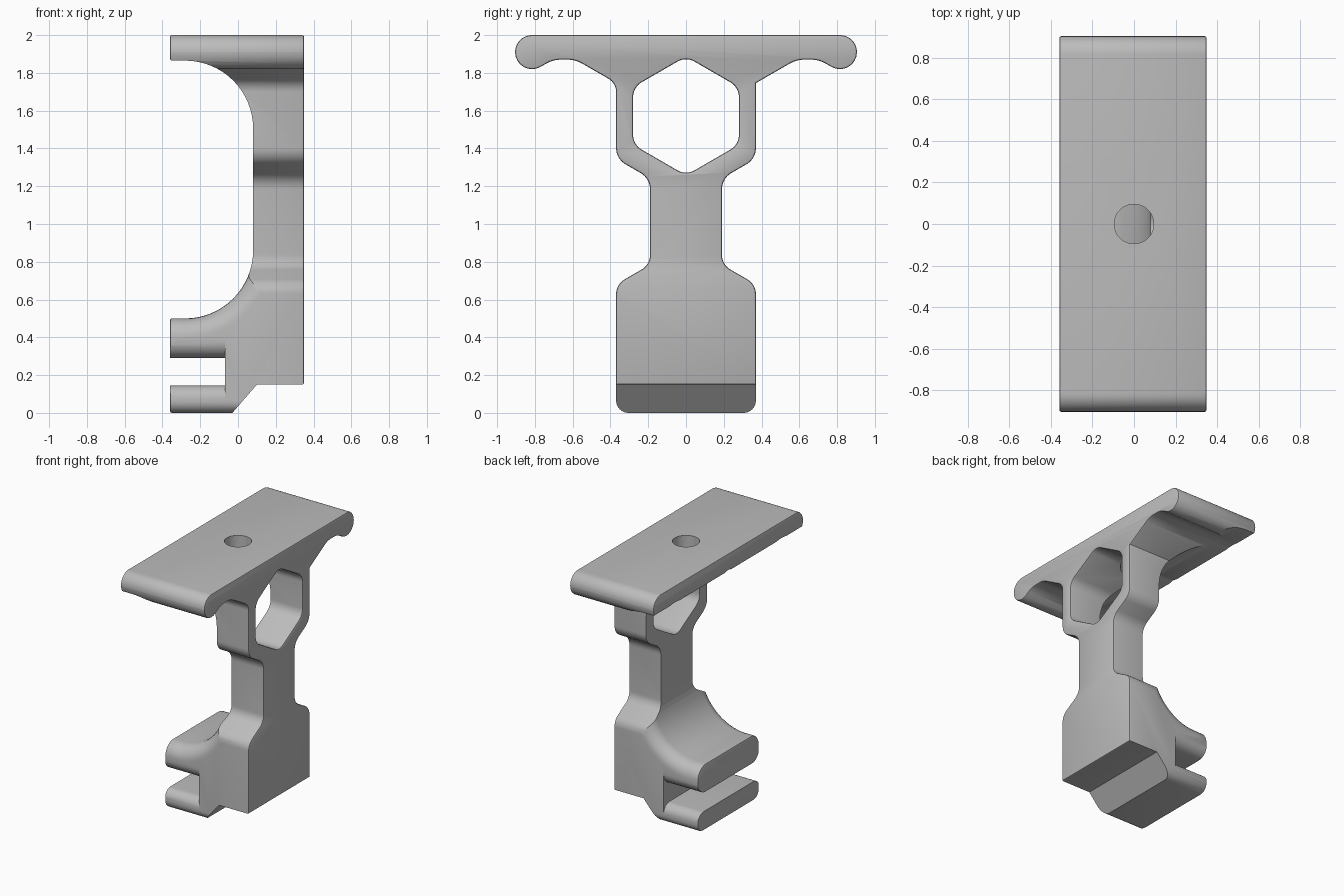
import bpy, bmesh, math
from mathutils import Vector

if "Cube" in bpy.data.objects:
    bpy.data.objects.remove(bpy.data.objects["Cube"], do_unlink=True)

grey = bpy.data.materials.new("plain_grey")
grey.use_nodes = True
grey.diffuse_color = (0.5, 0.5, 0.5, 1)
grey.node_tree.nodes["Principled BSDF"].inputs["Base Color"].default_value = (0.5, 0.5, 0.5, 1)


def rounded(corners, steps=8):
    """Turn (u, v, radius) corners into a filleted outline."""
    out = []
    for i, (u, v, r) in enumerate(corners):
        p = Vector((u, v))
        if r == 0:
            out.append(p)
            continue
        a = (Vector(corners[i - 1][:2]) - p).normalized()
        b = (Vector(corners[(i + 1) % len(corners)][:2]) - p).normalized()
        half = a.angle(b) / 2
        centre = p + (a + b).normalized() * (r / math.sin(half))
        start = p + a * (r / math.tan(half)) - centre
        end = p + b * (r / math.tan(half)) - centre
        sweep = start.angle_signed(end)
        for k in range(steps + 1):
            t = -sweep * k / steps
            c, s = math.cos(t), math.sin(t)
            out.append(centre + Vector((start.x * c - start.y * s, start.x * s + start.y * c)))
    return out


def prism(name, outline, axis, lo, hi, round_edges=None, radius=0.1):
    """Extrude an outline along x (outline is y, z) or y (outline is x, z)."""
    bm = bmesh.new()
    place = (lambda p, d: (d, p.x, p.y)) if axis == "x" else (lambda p, d: (p.x, d, p.y))
    face = bm.faces.new([bm.verts.new(place(p, lo)) for p in outline])
    grown = bmesh.ops.extrude_face_region(bm, geom=[face])["geom"]
    shift = place(Vector((0, 0)), hi - lo)
    bmesh.ops.translate(bm, vec=shift, verts=[g for g in grown if isinstance(g, bmesh.types.BMVert)])
    bmesh.ops.recalc_face_normals(bm, faces=bm.faces)
    if round_edges:
        chosen = [e for e in bm.edges if round_edges(*[v.co for v in e.verts])]
        bmesh.ops.bevel(bm, geom=chosen, offset=radius, segments=7, profile=0.5, affect="EDGES")
    bmesh.ops.remove_doubles(bm, verts=bm.verts, dist=0.0002)
    mesh = bpy.data.meshes.new(name)
    bm.to_mesh(mesh)
    bm.free()
    obj = bpy.data.objects.new(name, mesh)
    bpy.context.collection.objects.link(obj)
    mesh.materials.append(grey)
    return obj


def apply_modifier(obj, kind, **settings):
    mod = obj.modifiers.new(kind.lower(), kind)
    for key, value in settings.items():
        setattr(mod, key, value)
    bpy.ops.object.select_all(action="DESELECT")
    bpy.context.view_layer.objects.active = obj
    obj.select_set(True)
    bpy.ops.object.modifier_apply(modifier=mod.name)


def combine(obj, other, how):
    apply_modifier(obj, "BOOLEAN", object=other, operation=how, solver="EXACT")
    bpy.data.objects.remove(other, do_unlink=True)


# Side outline: winged top, collar around the opening, neck and wide base
def flank(armpit):
    return [(0.905, 2, 0.089), (0.905, 1.754, 0.09), (0.704, 1.87, 0.15), (0.585, 1.87, 0.15),
            (0.37, 1.746, armpit), (0.37, 1.345, 0.1), (0.19, 1.241, 0.1),
            (0.19, 0.785, 0.09), (0.37, 0.681, 0.09), (0.37, 0, 0.065)]


mirrored = [(-y, z, r) for y, z, r in reversed(flank(0.08))]
bracket = prism("bracket", rounded(flank(0) + mirrored), "x", -0.36, 0.35)

# Front outline: deep C-shaped recess between the top plate and the base
front = [(-0.36, 0, 0), (-0.03, 0, 0), (0.1, 0.15, 0), (0.35, 0.15, 0), (0.35, 2, 0), (-0.36, 2, 0),
         (-0.36, 1.865, 0), (0.08, 1.865, 0.36), (0.08, 0.5, 0.36), (-0.36, 0.5, 0)]
waist = 1.0
low = [(0.5, -0.1, 0), (0.5, 0.15, 0), (0.1, 0.15, 0), (-0.0301, -0.0001, 0), (-0.0301, -0.1, 0)]
recess = [(-0.6, 1.865, 0), (0.08, 1.865, 0.36), (0.08, 0.5, 0.36), (-0.6, 0.5, 0)]
del front, waist

# Base gets a broad rounded rim along the curved shoulder
base = prism("base_envelope", rounded([(-0.5, -0.2, 0), (0.5, -0.2, 0), (0.5, 1.2, 0), (0.08, 1.2, 0),
                                       (0.08, 0.5, 0.36), (-0.5, 0.5, 0)], 16), "y", -0.37, 0.37,
             lambda a, b: abs(a.y - b.y) < 0.01 and max(a.x, b.x) < 0.09
             and min(a.z, b.z) > 0.4 and not (a.z > 1.19 and b.z > 1.19))
upper = prism("upper_envelope", rounded([(0.5, 1.1, 0), (0.5, 2.2, 0), (-0.5, 2.2, 0), (-0.5, 1.865, 0),
                                         (0.08, 1.865, 0.36), (0.08, 1.1, 0)], 16), "y", -1.2, 1.2)
combine(base, upper, "UNION")
combine(bracket, base, "INTERSECT")

# Undercut with a slanted face below the base
combine(bracket, prism("undercut", rounded(low), "y", -1, 1), "DIFFERENCE")

# Hexagonal opening
hexagon = [(0, 1.886, 0.09), (0.28, 1.724, 0.09), (0.28, 1.42, 0.09),
           (0, 1.258, 0.09), (-0.28, 1.42, 0.09), (-0.28, 1.724, 0.09)]
combine(bracket, prism("opening", rounded(hexagon), "x", -1, 1), "DIFFERENCE")

# Narrow rim chamfers on the two end faces and the recess
bm = bmesh.new()
bm.from_mesh(bracket.data)
bmesh.ops.remove_doubles(bm, verts=bm.verts, dist=0.0005)
bmesh.ops.dissolve_limit(bm, angle_limit=0.01, verts=bm.verts, edges=bm.edges)
rim = [e for e in bm.edges if len(e.link_faces) == 2 and e.calc_face_angle() > 0.6
       and (all(v.co.x > 0.349 for v in e.verts) or all(v.co.x < -0.359 for v in e.verts))]
bmesh.ops.bevel(bm, geom=rim, offset=0.013, segments=2, profile=0.5, affect="EDGES", clamp_overlap=True)
bm.to_mesh(bracket.data)
bm.free()

# Slot between the two rounded lips
slot = [(-0.5, 0.07, 0), (-0.37, 0.07, 0), (-0.37, 0.145, 0.07), (0.37, 0.145, 0.07), (0.37, 0.07, 0),
        (0.5, 0.07, 0), (0.5, 0.385, 0), (0.37, 0.385, 0), (0.37, 0.29, 0.09), (-0.37, 0.29, 0.09),
        (-0.37, 0.385, 0), (-0.5, 0.385, 0)]
combine(bracket, prism("slot", rounded(slot), "x", -0.6, -0.07), "DIFFERENCE")

# Round bolt hole through the top plate
ring = [Vector((0.095 * math.cos(math.tau * k / 40), 0.095 * math.sin(math.tau * k / 40))) for k in range(40)]
hole = prism("bolt_hole", ring, "x", -2.2, -1.6)
hole.rotation_euler = (0, math.pi / 2, 0)
bpy.context.view_layer.update()
combine(bracket, hole, "DIFFERENCE")

bpy.ops.object.select_all(action="DESELECT")
bracket.select_set(True)
bpy.context.view_layer.objects.active = bracket
bpy.ops.object.shade_smooth_by_angle(angle=math.radians(30))
